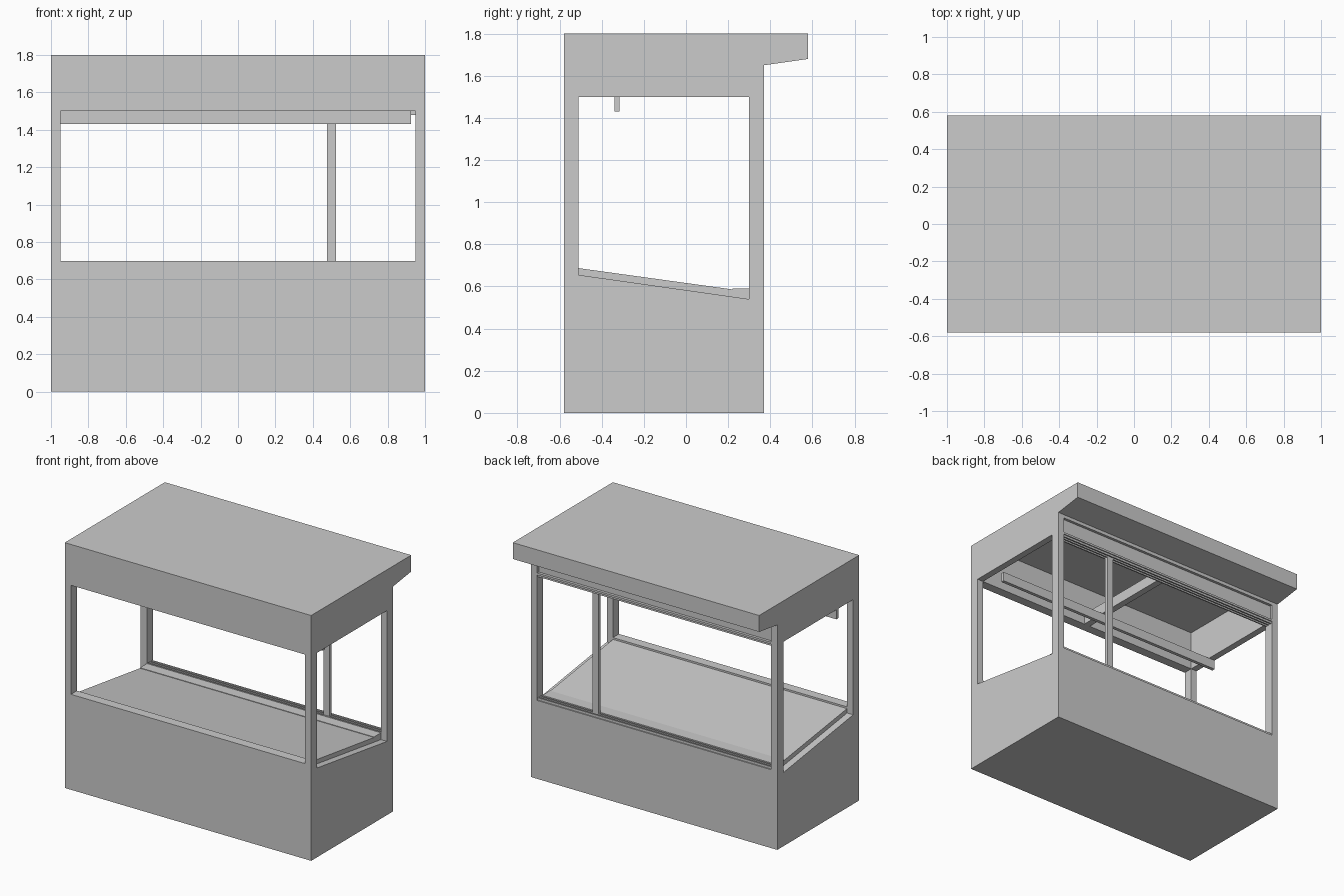
import bpy

if "Cube" in bpy.data.objects:
    bpy.data.objects.remove(bpy.data.objects["Cube"])


def mesh(name, verts, faces):
    me = bpy.data.meshes.new(name)
    me.from_pydata(verts, [], faces)
    ob = bpy.data.objects.new(name, me)
    bpy.context.collection.objects.link(ob)
    return ob


def prism(name, profile, x0, x1):
    """Extrude a counter-clockwise (y, z) profile along x."""
    n = len(profile)
    verts = [(x, y, z) for x in (x0, x1) for y, z in profile]
    faces = [tuple(reversed(range(n))), tuple(range(n, 2 * n))]
    faces += [(i, (i + 1) % n, n + (i + 1) % n, n + i) for i in range(n)]
    return mesh(name, verts, faces)


def box(name, x0, x1, y0, y1, z0, z1):
    return prism(name, [(y0, z0), (y1, z0), (y1, z1), (y0, z1)], x0, x1)


# Dimensions: outer front/back, inner front/back, inner half width
F, B, FI, BI, XI = -0.58, 0.37, -0.51, 0.30, 0.95

# Base with sloped sill, raised front and back edges
prism("base", [(F, 0), (B, 0), (B, 0.575), (BI, 0.575), (BI, 0.54),
               (FI, 0.655), (FI, 0.70), (F, 0.70)], -1, 1)

# Sloped counter and the flat ledge at its low end
prism("counter", [(FI, 0.655), (BI, 0.54), (BI, 0.575), (FI, 0.687)], -XI, XI)
prism("counter_ledge", [(0.22, 0.585), (BI, 0.574), (BI, 0.59), (0.22, 0.59)], -XI, XI)

# Corner posts and side headers
for side, s in (("left", -1), ("right", 1)):
    x0, x1 = sorted((s * XI, s))
    box(f"front_post_{side}", x0, x1, F, FI, 0.70, 1.50)
    box(f"back_post_{side}", x0, x1, BI, B, 0.575, 1.65)
    prism(f"side_header_{side}", [(FI, 1.5), (BI, 1.5), (BI, 1.65), (B, 1.65),
                                  (B, 1.79), (FI, 1.79)], x0, x1)

# Front header and recessed back header with flush trims
box("front_header", -1, 1, F, FI, 1.50, 1.79)
box("back_header", -XI, XI, BI, 0.35, 1.50, 1.79)
box("back_header_top_trim", -XI, XI, 0.35, B, 1.625, 1.79)
box("back_header_bottom_trim", -XI, XI, 0.35, B, 1.495, 1.51)

# Roof with back overhang
prism("roof", [(F, 1.79), (B, 1.79), (B, 1.65), (0.58, 1.68), (0.58, 1.8), (F, 1.8)], -1, 1)

# Sliding window tracks and the mullion
for i, y in enumerate((0.302, 0.327, 0.352)):
    box(f"top_track_{i}", -XI, XI, y, y + 0.01, 1.48, 1.50)
    box(f"bottom_track_{i}", -XI, XI, y, y + 0.01, 0.575, 0.592)
box("mullion", 0.475, 0.525, 0.313, 0.337, 0.575, 1.50)

# Ceiling beam and hanging bar
box("ceiling_beam", -0.025, 0.025, FI, BI, 1.50, 1.58)
box("hanging_bar", -1.0, 0.925, -0.34, -0.315, 1.43, 1.50)
